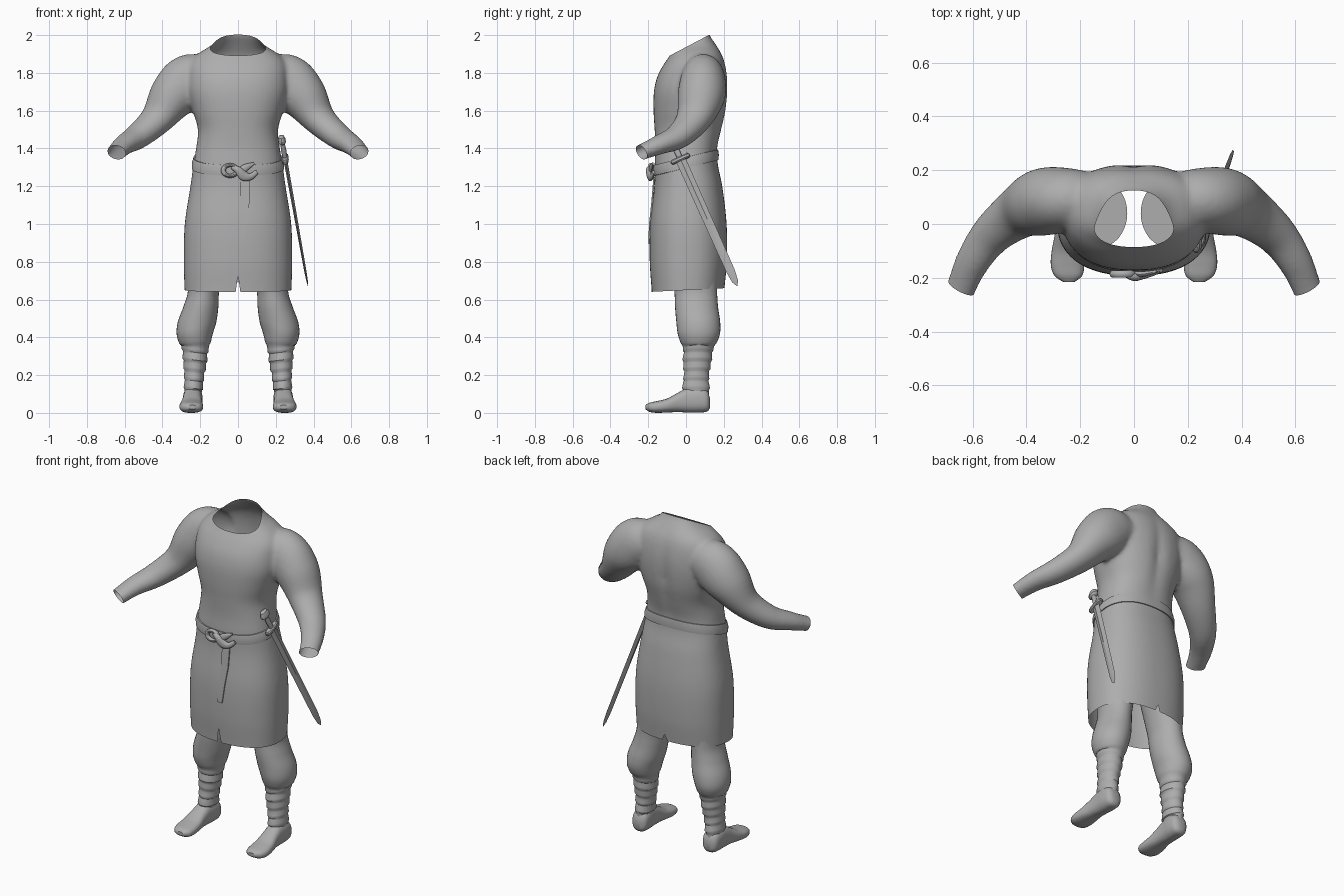
import bpy, bmesh, math
from mathutils import Vector, Matrix

if "Cube" in bpy.data.objects:
    bpy.data.objects.remove(bpy.data.objects["Cube"])

GREY = bpy.data.materials.new("plain_grey")
GREY.diffuse_color = (0.42, 0.42, 0.42, 1)
GREY.use_nodes = True
GREY.node_tree.nodes["Principled BSDF"].inputs["Base Color"].default_value = GREY.diffuse_color


def finish(name, bm, angle=40):
    bmesh.ops.recalc_face_normals(bm, faces=bm.faces)
    me = bpy.data.meshes.new(name)
    bm.to_mesh(me)
    bm.free()
    me.materials.append(GREY)
    ob = bpy.data.objects.new(name, me)
    bpy.context.collection.objects.link(ob)
    shade(ob, angle)
    return ob


def shade(ob, angle):
    bpy.ops.object.select_all(action='DESELECT')
    ob.select_set(True)
    bpy.context.view_layer.objects.active = ob
    bpy.ops.object.shade_smooth_by_angle(angle=math.radians(angle))


def sample(table, t):
    """Smooth lookup of a table whose first column is the parameter."""
    n = len(table)
    i = max(0, min(n - 2, next((k for k in range(n - 1) if t <= table[k + 1][0]), n - 2)))
    p, a, b, q = table[max(i - 1, 0)], table[i], table[i + 1], table[min(i + 2, n - 1)]
    h = b[0] - a[0]
    f = (t - a[0]) / h
    out = []
    for k in range(1, len(a)):
        ma = (b[k] - p[k]) / (b[0] - p[0]) * h
        mb = (q[k] - a[k]) / (q[0] - a[0]) * h
        out.append((2*f**3 - 3*f*f + 1) * a[k] + (f**3 - 2*f*f + f) * ma
                   + (3*f*f - 2*f**3) * b[k] + (f**3 - f*f) * mb)
    return out


def ring(c, u, v, n=32, e=2.0):
    pts = []
    for i in range(n):
        a = 2 * math.pi * i / n
        x, y = math.cos(a), math.sin(a)
        pts.append(Vector(c) + Vector(u) * math.copysign(abs(x) ** (2 / e), x)
                   + Vector(v) * math.copysign(abs(y) ** (2 / e), y))
    return pts


def loft(bm, rings, caps=True, closed=False):
    vs = [[bm.verts.new(p) for p in r] for r in rings]
    n = len(vs[0])
    pairs = list(zip(vs, vs[1:])) + ([(vs[-1], vs[0])] if closed else [])
    for a, b in pairs:
        for i in range(n):
            bm.faces.new((a[i], a[(i + 1) % n], b[(i + 1) % n], b[i]))
    if caps and not closed:
        bm.faces.new(vs[0][::-1])
        bm.faces.new(vs[-1])


def tube(bm, pts, s=1, steps=6, n=28, e=2.0):
    """Loft along points (x, y, z, horizontal radius, vertical radius)."""
    table = [(i, *p) for i, p in enumerate(pts)]
    m = (len(pts) - 1) * steps
    rows = [sample(table, i / steps) for i in range(m + 1)]
    rings = []
    for i, r in enumerate(rows):
        t = Vector(rows[min(i + 1, m)][:3]) - Vector(rows[max(i - 1, 0)][:3])
        u = t.cross(Vector((0, 0, 1))).normalized()
        v = u.cross(t).normalized()
        rings.append([Vector((s * p.x, p.y, p.z)) for p in ring(r[:3], u * r[3], v * r[4], n, e)])
    loft(bm, rings)


# Tunic profile: height, half width, front y, back y
BODY = [(.60, .28, -.18, .20), (.65, .283, -.182, .203), (.80, .287, -.192, .216), (1.0, .282, -.19, .215),
        (1.2, .252, -.168, .192), (1.32, .235, -.166, .168), (1.40, .222, -.162, .166), (1.5, .212, -.166, .19),
        (1.6, .24, -.172, .213), (1.7, .265, -.17, .222), (1.78, .265, -.152, .22), (1.85, .255, -.115, .208),
        (1.9, .215, -.08, .19), (1.95, .135, -.06, .158), (2.0, .1, -.05, .125), (2.06, .095, -.045, .115)]


def body_ring(z, grow=0.0, n=64):
    rx, f, b = sample(BODY, z)
    pts = ring((0, (f + b) / 2, z), (rx + grow, 0, 0), (0, (b - f) / 2 + grow, 0), n, 2.35)
    spine = .016 * max(0, 1 - abs(z - 1.66) / .3)
    for p in pts:
        if p.y > 0.05:
            p.y -= spine * math.exp(-(p.x / .035) ** 2)
    return pts


# Tunic and sleeves blended into one skin
bm = bmesh.new()
loft(bm, [body_ring(.60 + .02 * i) for i in range(74)])
ARM = [(.15, .09, 1.78, .10, .11), (.255, .09, 1.755, .12, .145), (.345, .08, 1.675, .125, .128),
       (.43, .04, 1.555, .098, .085), (.53, -.04, 1.465, .077, .067), (.60, -.14, 1.42, .064, .052),
       (.642, -.235, 1.38, .056, .042), (.668, -.30, 1.352, .06, .043)]
for s in (1, -1):
    tube(bm, ARM, s)
tunic = finish("tunic_with_sleeves", bm)
mod = tunic.modifiers.new("blend", 'REMESH')
mod.mode = 'VOXEL'
mod.voxel_size = .012
mod = tunic.modifiers.new("soften", 'SMOOTH')
mod.factor = .5
mod.iterations = 8
for name in ("blend", "soften"):
    bpy.ops.object.modifier_apply(modifier=name)


def cut(bm, co, no, test, clear=True):
    fs = [f for f in bm.faces if test(f.calc_center_median())]
    geom = fs + list({e for f in fs for e in f.edges}) + list({v for f in fs for v in f.verts})
    bmesh.ops.bisect_plane(bm, geom=geom, plane_co=co, plane_no=no, clear_outer=clear)


# Open the neck, wrists and hem, then notch the hem at front and back
bm = bmesh.new()
bm.from_mesh(tunic.data)
cut(bm, (0, -.07, 1.90), (0, -.1, .19), lambda c: c.z > 1.8)
for s in (1, -1):
    cut(bm, (s * .645, -.235, 1.38), (s * .42, -.78, -.40), lambda c: s * c.x > .48)
cut(bm, (0, 0, .65), (0, .05, -1), lambda c: c.z < .75)
for side, top, half in ((-1, .73, .012), (1, .70, .022)):
    slope = half / (top - .645)
    near = lambda c: c.z < .78 and abs(c.x) < .1 and c.y * side > 0
    for s in (1, -1):
        cut(bm, (0, 0, top), (s, 0, slope), near, False)
    gone = [f for f in bm.faces if near(f.calc_center_median())
            and abs(f.calc_center_median().x) < slope * (top - f.calc_center_median().z)]
    bmesh.ops.delete(bm, geom=gone, context='FACES')
bm.to_mesh(tunic.data)
bm.free()
shade(tunic, 50)

# Belt: a tilted band following the waist
bm = bmesh.new()
rows = []
for dz, grow in ((-.028, -.01), (-.028, .006), (0, .01), (.028, .006), (.028, -.01)):
    row = []
    for i, p in enumerate(body_ring(1.33)):
        z = 1.325 + .25 * p.y + dz
        row.append(body_ring(z, grow)[i])
    rows.append(row)
loft(bm, rows, caps=False)
finish("belt", bm)

# Belt knot: loop, crossing strap and upper end
bm = bmesh.new()
loop = []
for i in range(24):
    a = 2 * math.pi * i / 24
    d = Vector((math.cos(a), 0, .8 * math.sin(a)))
    loop.append(ring(Vector((-.042, -.186, 1.283)) + d * .036, d * .013, (0, .014, 0), 10))
loft(bm, loop, closed=True)
tube(bm, [(-.03, -.186, 1.30, .012, .012), (0, -.196, 1.285, .016, .02), (.03, -.192, 1.255, .014, .026),
          (.065, -.183, 1.25, .012, .018), (.10, -.172, 1.275, .008, .012)], n=12)
tube(bm, [(.0, -.185, 1.27, .01, .014), (.035, -.186, 1.295, .01, .02), (.085, -.176, 1.322, .005, .006)], n=12)
finish("belt_knot", bm)

# Hanging belt end
bm = bmesh.new()
rows = []
for z, x0, x1 in ((1.25, .015, .065), (1.11, .012, .06), (1.0, .008, .045), (.91, .002, .033), (.893, .0, .03)):
    y = sample(BODY, z)[1] - .006
    rows.append([Vector(p) for p in ((x0, y, z), (x1, y, z), (x1, y + .008, z), (x0, y + .008, z))])
loft(bm, rows)
finish("belt_end", bm)

# Sword: local z runs toward the tip, local x along the guard
axis = Vector((.12, .30, -.67)).normalized()
wide = (Vector((0, .67, .30)) - axis * Vector((0, .67, .30)).dot(axis)).normalized()
flat = axis.cross(wide)
frame = Matrix((wide, flat, axis)).transposed().to_4x4()
frame.translation = (.25, -.03, 1.345)


def sword_part(name, table, n, e=2.0):
    part = bmesh.new()
    loft(part, [ring((0, 0, z), (w, 0, 0), (0, t, 0), n, e) for z, w, t in table])
    part.transform(frame)
    finish(name, part, 30)


sword_part("sword_blade", [(0, .027, .010), (.35, .025, .008), (.66, .023, .006), (.72, .016, .004), (.747, .002, .001)], 4)
sword_part("sword_guard", [(-.012, .048, .013), (-.006, .054, .018), (.006, .054, .018), (.012, .048, .013)], 16, 3)
sword_part("sword_grip", [(-.09, .013, .012), (-.05, .016, .014), (-.01, .014, .013)], 14)
sword_part("sword_pommel", [(-.137, .008, .006), (-.13, .024, .015), (-.112, .036, .02), (-.097, .034, .02), (-.086, .014, .012)], 16)

# Legs with wrapped shins: height, centre x, half width, centre y, half depth
LEG = [(.08, .24, .046, .06, .06), (.13, .236, .046, .053, .068), (.2, .232, .05, .055, .063),
       (.28, .228, .06, .06, .073), (.345, .228, .068, .065, .077), (.37, .229, .083, .067, .095),
       (.42, .229, .096, .068, .112), (.48, .217, .102, .065, .116), (.56, .197, .093, .056, .114),
       (.64, .183, .083, .052, .113), (.8, .165, .1, .045, .125), (.95, .135, .11, .04, .13)]
# Shoes: y, centre x, half width, sole height, top height
SHOE = [(.127, .238, .022, .03, .08), (.115, .238, .044, .012, .12), (.07, .239, .052, .006, .14),
        (.01, .241, .05, .006, .137), (-.04, .243, .052, .008, .112), (-.10, .246, .06, .006, .08),
        (-.155, .247, .062, .004, .066), (-.195, .244, .05, .01, .057), (-.215, .242, .022, .024, .045)]
for s, side in ((1, "left"), (-1, "right")):
    bm = bmesh.new()
    rows = []
    for i in range(88):
        z = .08 + .01 * i
        x, rx, y, ry = sample(LEG, z)
        wrap = .006 * (1 - (i % 5) / 4) if .12 < z < .36 else 0
        row = ring((s * x, y, z), (rx + wrap, 0, 0), (0, ry + wrap, 0), 32)
        if .12 < z < .36:
            for p in row:
                p.z += (p.x - s * x) * s * .12
        rows.append(row)
    loft(bm, rows)
    finish(side + "_leg", bm)
    bm = bmesh.new()
    rows = []
    for i in range(35):
        y = .127 - .342 * i / 34
        x, w, lo, hi = sample([(-r[0], *r[1:]) for r in SHOE], -y)
        rows.append(ring((s * x, y, (lo + hi) / 2), (w, 0, 0), (0, 0, (hi - lo) / 2), 28, 2.5))
    loft(bm, rows)
    low = min(v.co.z for v in bm.verts)
    for v in bm.verts:
        v.co.z -= low
    finish(side + "_shoe", bm)
